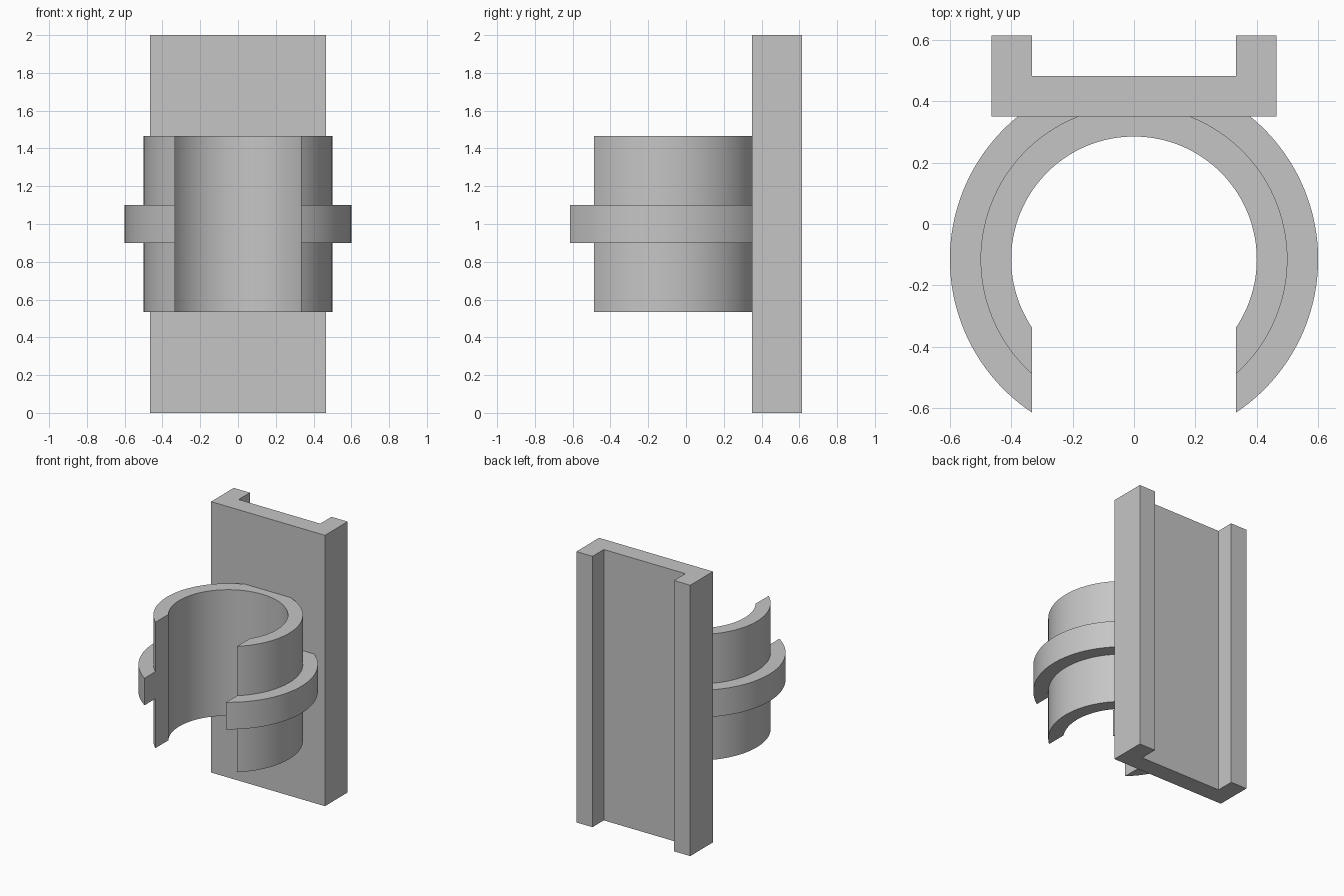
import bpy, bmesh
from math import acos, asin, cos, sin, pi, radians

cube = bpy.data.objects.get("Cube")
if cube:
    bpy.data.objects.remove(cube)

grey = bpy.data.materials.new("light grey")
grey.use_nodes = True
colour = (0.56, 0.56, 0.56, 1)
grey.diffuse_color = colour
grey.node_tree.nodes["Principled BSDF"].inputs["Base Color"].default_value = colour

CENTRE_Y = -0.115      # axis of the round clip
PLATE_Y = 0.35         # front face of the plate
GAP = 0.333            # half width of the clip mouth and of the rear channel
BACK_Y = 0.615
SIDE = 0.465


def extrude(name, outline, z0, z1):
    """Solid prism from a closed outline in plan."""
    bm = bmesh.new()
    face = bm.faces.new([bm.verts.new((x, y, z0)) for x, y in outline])
    top = bmesh.ops.extrude_face_region(bm, geom=[face])["geom"]
    bmesh.ops.translate(bm, vec=(0, 0, z1 - z0),
                        verts=[v for v in top if isinstance(v, bmesh.types.BMVert)])
    bmesh.ops.recalc_face_normals(bm, faces=bm.faces)
    mesh = bpy.data.meshes.new(name)
    bm.to_mesh(mesh)
    bm.free()
    mesh.materials.append(grey)
    obj = bpy.data.objects.new(name, mesh)
    bpy.context.collection.objects.link(obj)
    return obj


def arc(radius, start, end, steps):
    angles = [start + (end - start) * i / steps for i in range(steps + 1)]
    return [(radius * cos(a), CENTRE_Y + radius * sin(a)) for a in angles]


def open_ring(name, inner, outer, z0, z1):
    """Ring with a straight-sided mouth at the front, cut flat at the plate."""
    contact = asin((PLATE_Y - CENTRE_Y) / outer)
    right_outer = arc(outer, -acos(GAP / outer), contact, 48)
    left_outer = [(-x, y) for x, y in reversed(right_outer)]
    mouth = acos(GAP / inner)
    inside = arc(inner, pi + mouth, -mouth, 96)
    ring = extrude(name, right_outer + left_outer + inside, z0, z1)
    bpy.ops.object.select_all(action='DESELECT')
    ring.select_set(True)
    bpy.context.view_layer.objects.active = ring
    bpy.ops.object.shade_smooth_by_angle(angle=radians(20))


# Back plate: a channel with two rear flanges
web_y = PLATE_Y + 0.133
half = [(SIDE, PLATE_Y), (SIDE, BACK_Y), (GAP, BACK_Y), (GAP, web_y)]
extrude("back_plate", half + [(-x, y) for x, y in reversed(half)], 0, 2)

# Round clip and its raised band
open_ring("clip_sleeve", 0.4, 0.5, 0.535, 1.465)
open_ring("clip_band", 0.45, 0.6, 0.9, 1.1)
